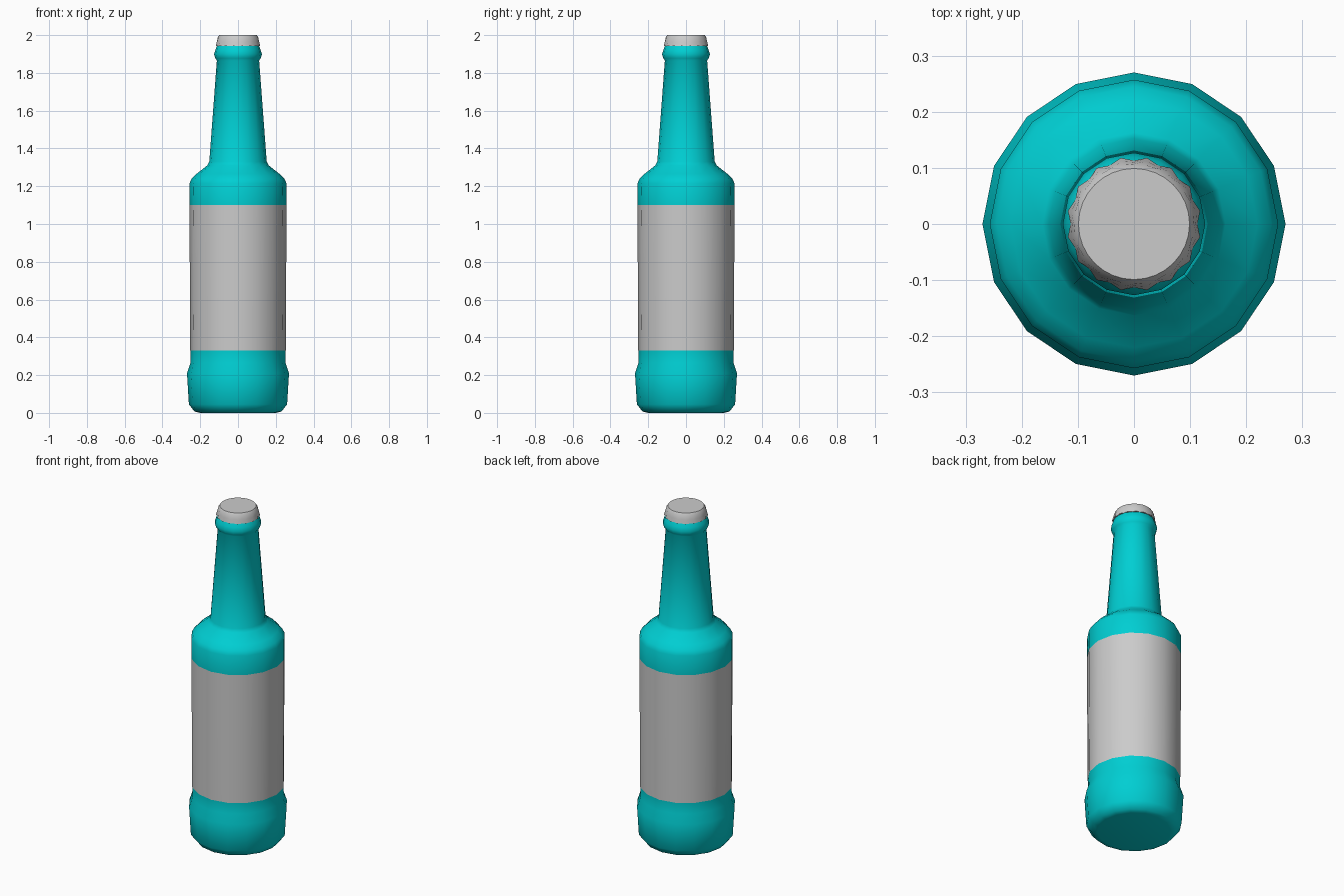
import bpy, bmesh, math

if "Cube" in bpy.data.objects:
    bpy.data.objects.remove(bpy.data.objects["Cube"])

def lathe(name, profile, sides=16, color=None, radius_fn=None, caps=True, sharp=math.pi):
    """Revolve (radius, z) points around the z axis."""
    bm = bmesh.new()
    rings = []
    for k, (r, z) in enumerate(profile):
        ring = []
        for i in range(sides):
            a = 2 * math.pi * i / sides
            rr = radius_fn(k, i, r) if radius_fn else r
            ring.append(bm.verts.new((rr * math.cos(a), rr * math.sin(a), z)))
        rings.append(ring)
    for lo, hi in zip(rings, rings[1:]):
        for i in range(sides):
            j = (i + 1) % sides
            bm.faces.new((lo[i], lo[j], hi[j], hi[i]))
    if caps:
        bm.faces.new(rings[0][::-1])
        bm.faces.new(rings[-1])
    mesh = bpy.data.meshes.new(name)
    bm.to_mesh(mesh)
    bm.free()
    obj = bpy.data.objects.new(name, mesh)
    bpy.context.collection.objects.link(obj)
    if color:
        mat = bpy.data.materials.new(name + "_paint")
        mat.diffuse_color = color
        mat.use_nodes = True
        mat.node_tree.nodes["Principled BSDF"].inputs["Base Color"].default_value = mat.diffuse_color
        mesh.materials.append(mat)
    bpy.ops.object.select_all(action='DESELECT')
    obj.select_set(True)
    bpy.context.view_layer.objects.active = obj
    if sharp >= math.pi:
        bpy.ops.object.shade_smooth()
    else:
        bpy.ops.object.shade_smooth_by_angle(angle=sharp)
    return obj

TEAL = (0.0, 0.62, 0.65, 1.0)

# glass bottle: base, body, shoulder, neck, lip ring
lathe("bottle", [
    (0.20, 0.0), (0.23, 0.007), (0.26, 0.045), (0.27, 0.21), (0.252, 0.265),
    (0.252, 0.33), (0.256, 1.10), (0.257, 1.215), (0.245, 1.24), (0.22, 1.265),
    (0.163, 1.31), (0.152, 1.33), (0.112, 1.865), (0.120, 1.877), (0.127, 1.90),
    (0.120, 1.92), (0.113, 1.94), (0.10, 1.96)], color=TEAL)

# paper label wrapped round the body
lathe("label", [(0.253, 0.33), (0.257, 1.10)], caps=False)

# crimped crown cap: every other point of the skirt flares out
flare = [0.0, 0.007, 0.004, 0.0, 0.0]
lathe("crown_cap", [(0.102, 1.942), (0.113, 1.942), (0.110, 1.965), (0.107, 1.988), (0.099, 2.0)],
      sides=32, radius_fn=lambda k, i, r: r + flare[k] * (i % 2), sharp=math.radians(40))
